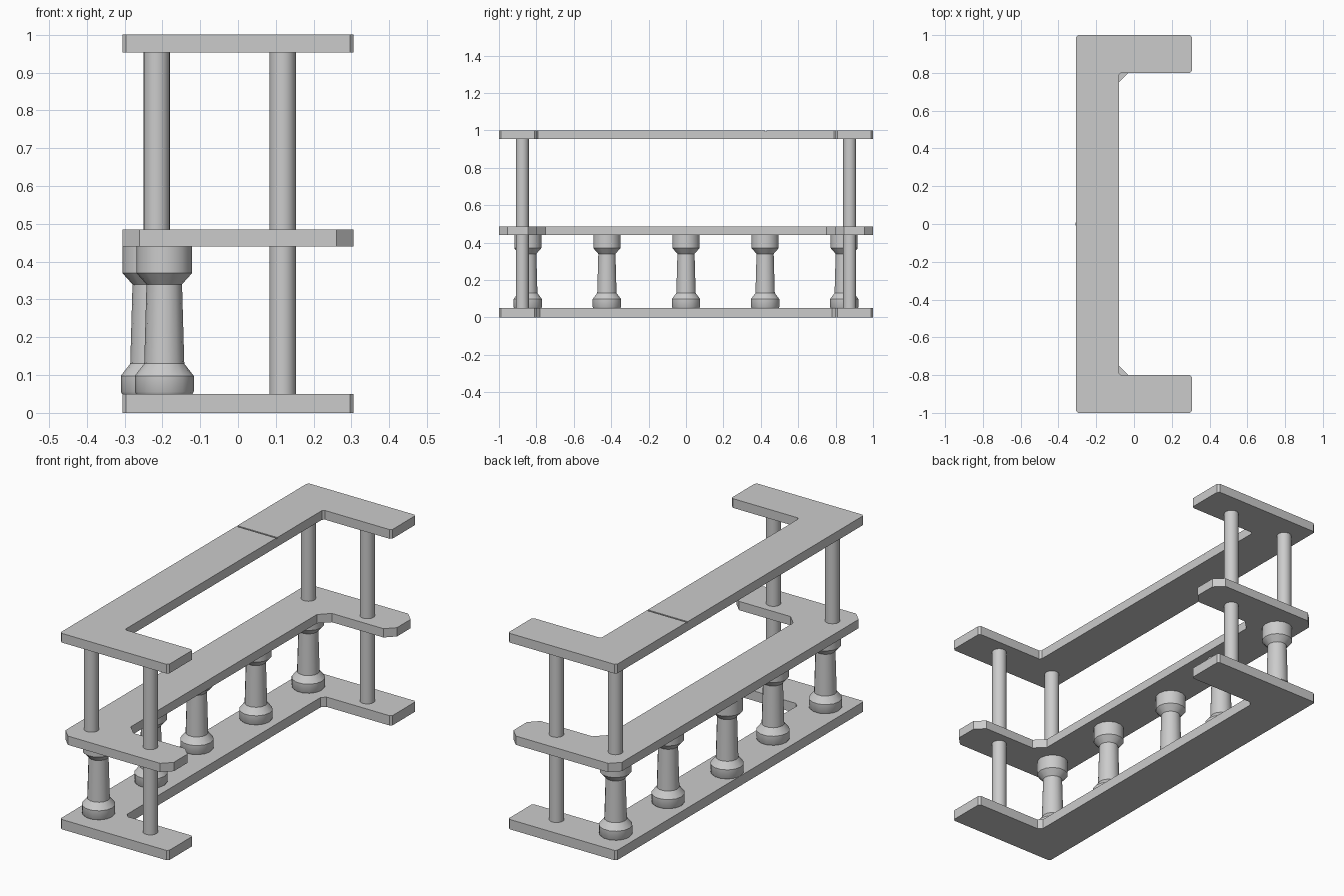
import bpy, bmesh, math

if "Cube" in bpy.data.objects:
    bpy.data.objects.remove(bpy.data.objects["Cube"])

X, INNER = 0.306, -0.08


def finish(name, bm):
    bmesh.ops.recalc_face_normals(bm, faces=bm.faces)
    me = bpy.data.meshes.new(name)
    bm.to_mesh(me)
    bm.free()
    ob = bpy.data.objects.new(name, me)
    bpy.context.collection.objects.link(ob)
    return ob


def c_shelf(name, z0, z1, tip, inner):
    """C-shaped slab with chamfered outer and inner corners."""
    half = [(X, 0.8 + tip), (X, 1 - tip), (X - tip, 1),
            (-X + tip, 1), (-X, 1 - tip)]
    half = [(INNER, 0.8 - inner), (INNER + inner, 0.8), (X - tip, 0.8)] + half
    outline = half + [(x, -y) for x, y in reversed(half)]
    bm = bmesh.new()
    face = bm.faces.new([bm.verts.new((x, y, z0)) for x, y in outline])
    ext = bmesh.ops.extrude_face_region(bm, geom=[face])
    bmesh.ops.translate(bm, vec=(0, 0, z1 - z0),
                        verts=[v for v in ext["geom"] if isinstance(v, bmesh.types.BMVert)])
    return finish(name, bm)


def turned(name, profile, sides, x, y):
    """Revolve an (radius, height) profile into a closed upright solid."""
    bm = bmesh.new()
    rings = [[bm.verts.new((x + r * math.cos(2 * math.pi * i / sides),
                            y + r * math.sin(2 * math.pi * i / sides), z))
              for i in range(sides)] for r, z in profile]
    for a, b in zip(rings, rings[1:]):
        for i in range(sides):
            j = (i + 1) % sides
            bm.faces.new((a[i], a[j], b[j], b[i]))
    bm.faces.new(rings[0])
    bm.faces.new(rings[-1])
    ob = finish(name, bm)
    bpy.ops.object.select_all(action='DESELECT')
    ob.select_set(True)
    bpy.context.view_layer.objects.active = ob
    bpy.ops.object.shade_smooth_by_angle(angle=math.radians(35))
    return ob


# Three stacked shelves
c_shelf("bottom_shelf", 0.0, 0.05, 0.01, 0.02)
c_shelf("middle_shelf", 0.44, 0.485, 0.045, 0.05)
top = c_shelf("countertop", 0.953, 1.0, 0.01, 0.01)

# Shallow seam across the countertop
bm = bmesh.new()
bmesh.ops.create_cube(bm, size=1)
bmesh.ops.scale(bm, vec=(0.6, 0.008, 0.01), verts=bm.verts)
bmesh.ops.translate(bm, vec=(-0.2, 0.427, 1.0), verts=bm.verts)
cutter = finish("seam_cutter", bm)
cutter.hide_render = True
cutter.hide_set(True)
mod = top.modifiers.new("seam", 'BOOLEAN')
mod.operation = 'DIFFERENCE'
mod.object = cutter

# Plain round posts: short rear ones, full-height ones near the arm tips
for side, y in (("front", -0.875), ("back", 0.875)):
    turned(side + "_short_post", [(0.035, 0.48), (0.035, 0.96)], 20, -0.215, y)
    turned(side + "_tall_post", [(0.035, 0.045), (0.035, 0.96)], 20, 0.118, y)

# Turned balusters between the lower shelves
baluster = [(0.073, 0.048), (0.078, 0.056), (0.078, 0.098), (0.053, 0.13),
            (0.047, 0.34), (0.074, 0.37), (0.074, 0.442)]
for i in range(5):
    turned(f"baluster_{i + 1}", baluster, 14,
           -0.232 if i == 2 else -0.195, (i - 2) * 0.423)
